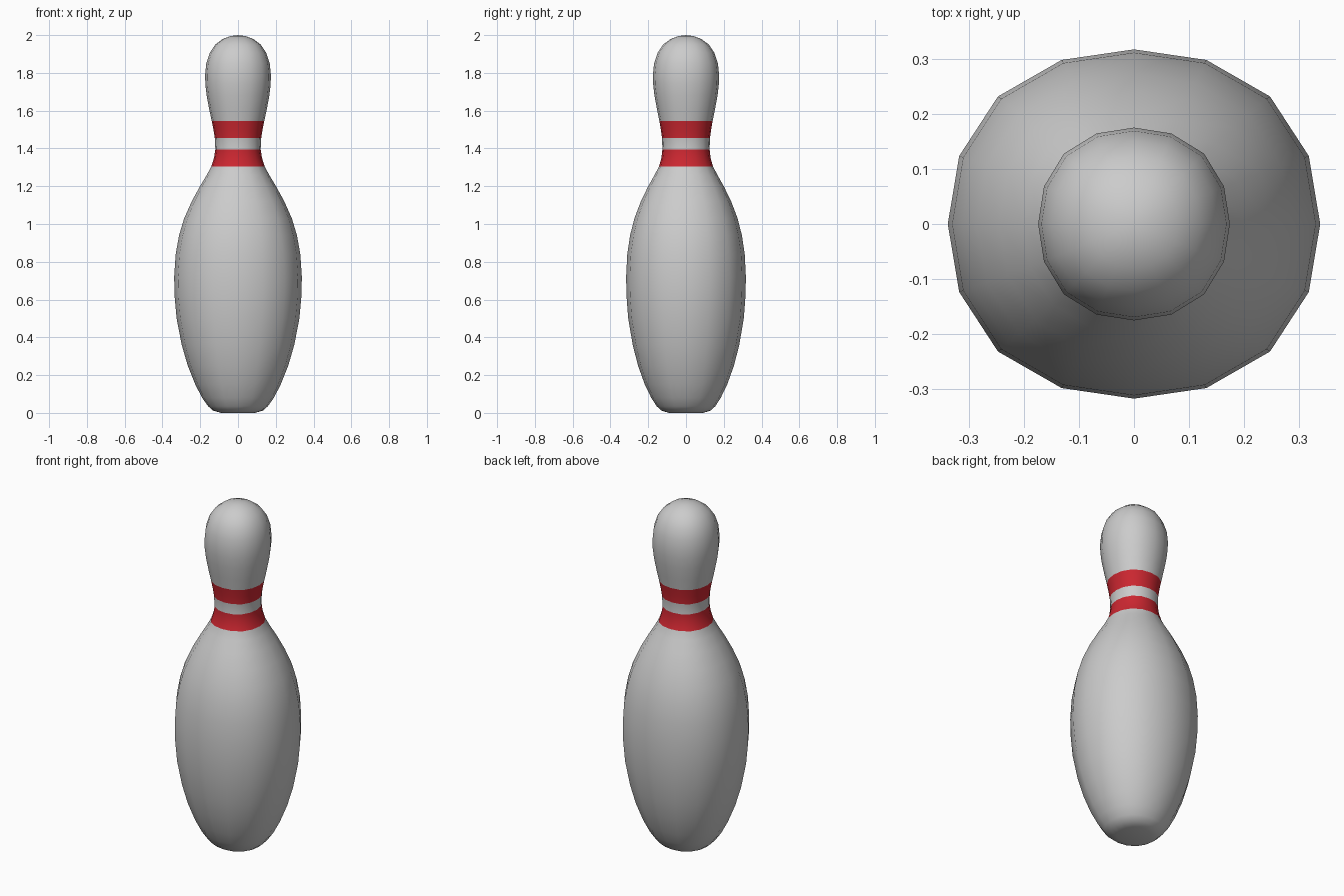
import bpy, bmesh, math

SIDES = 16

# (height, half width in x, half depth in y) from base to crown
PROFILE = [
    (0.0, 0.09, 0.09), (0.012, 0.132, 0.13), (0.035, 0.158, 0.155),
    (0.08, 0.19, 0.184), (0.15, 0.226, 0.218), (0.25, 0.266, 0.254),
    (0.36, 0.298, 0.282), (0.5, 0.325, 0.306), (0.62, 0.336, 0.315),
    (0.72, 0.338, 0.317), (0.84, 0.33, 0.311), (0.94, 0.312, 0.296),
    (1.03, 0.285, 0.273), (1.12, 0.245, 0.239), (1.2, 0.201, 0.2),
    (1.26, 0.165, 0.166), (1.305, 0.141, 0.143), (1.35, 0.127, 0.13),
    (1.395, 0.12, 0.125), (1.455, 0.123, 0.127), (1.5, 0.13, 0.133),
    (1.545, 0.139, 0.141), (1.61, 0.153, 0.154), (1.68, 0.166, 0.167),
    (1.74, 0.173, 0.174), (1.79, 0.174, 0.175), (1.85, 0.168, 0.169),
    (1.905, 0.15, 0.151), (1.95, 0.12, 0.121), (1.98, 0.08, 0.08),
    (1.995, 0.04, 0.04),
]
STRIPES = [(1.305, 1.395), (1.455, 1.545)]

bm = bmesh.new()
rings = []
for z, rx, ry in PROFILE:
    ring = []
    for i in range(SIDES):
        a = 2 * math.pi * i / SIDES
        k = 1 + 0.033 * math.sin(2 * a) ** 2   # slightly squared section
        ring.append(bm.verts.new((rx * k * math.cos(a), ry * k * math.sin(a), z)))
    rings.append(ring)

# Side walls, with the two neck stripes in red
for j in range(len(rings) - 1):
    mid = (PROFILE[j][0] + PROFILE[j + 1][0]) / 2
    red = any(lo < mid < hi for lo, hi in STRIPES)
    for i in range(SIDES):
        n = (i + 1) % SIDES
        f = bm.faces.new((rings[j][i], rings[j][n], rings[j + 1][n], rings[j + 1][i]))
        f.material_index = int(red)

# Base and crown caps
bm.faces.new(rings[0][::-1])
tip = bm.verts.new((0, 0, 2.0))
for i in range(SIDES):
    bm.faces.new((rings[-1][i], rings[-1][(i + 1) % SIDES], tip))
for f in bm.faces:
    f.smooth = True

mesh = bpy.data.meshes.new("bowling_pin")
bm.to_mesh(mesh)
bm.free()
pin = bpy.data.objects.new("bowling_pin", mesh)
bpy.context.collection.objects.link(pin)

# Plain body slot and red stripe slot
mat = bpy.data.materials.new("stripe_red")
mat.diffuse_color = (0.6, 0.02, 0.03, 1)
mesh.materials.append(None)
mesh.materials.append(mat)
